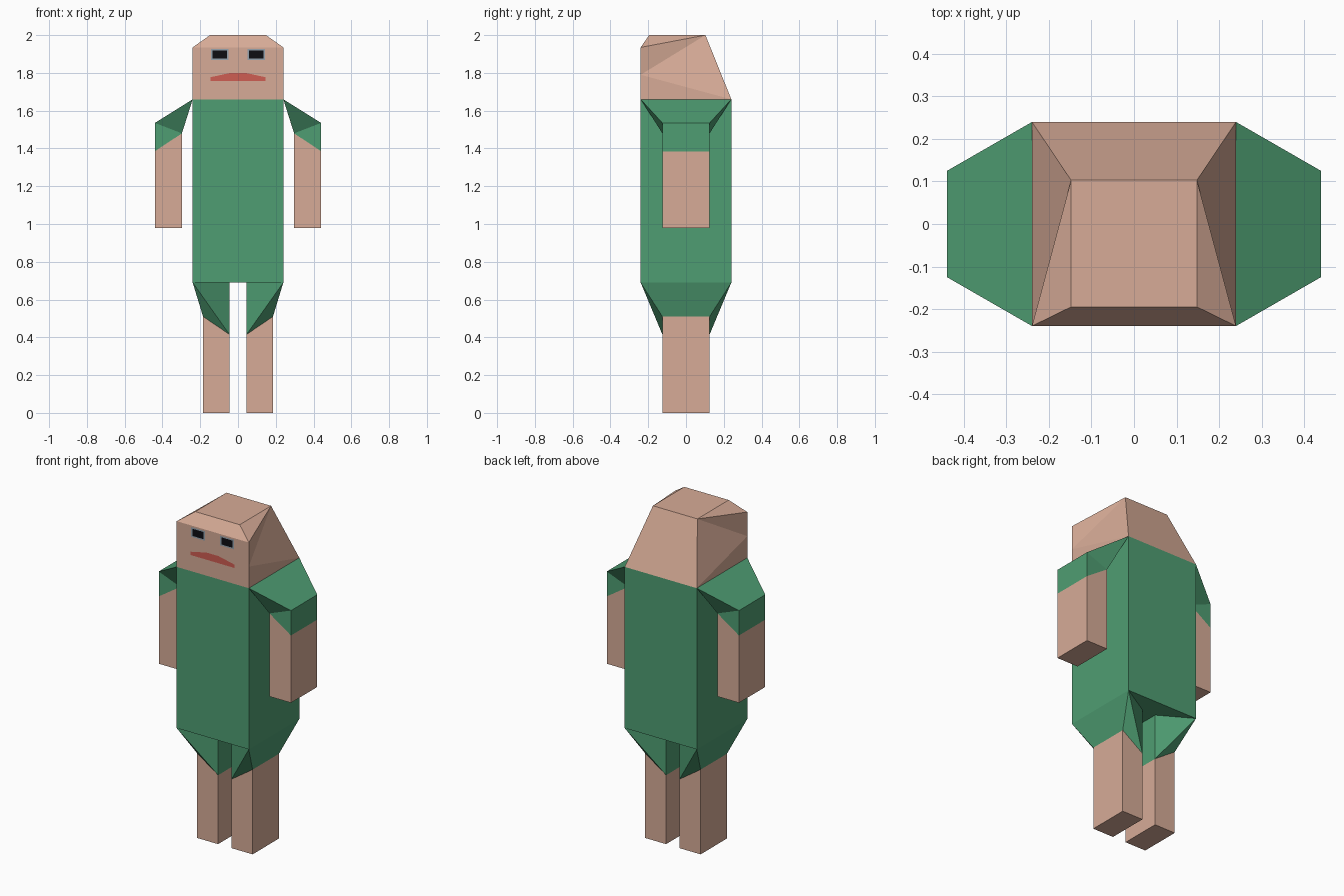
import bpy
from mathutils import Vector

if "Cube" in bpy.data.objects:
    bpy.data.objects.remove(bpy.data.objects["Cube"])


def material(name, r, g, b):
    m = bpy.data.materials.new(name)
    m.diffuse_color = (r, g, b, 1)
    m.use_nodes = True
    m.node_tree.nodes["Principled BSDF"].inputs["Base Color"].default_value = m.diffuse_color
    return m


SKIN = material("skin", 0.68, 0.41, 0.31)
GREEN = material("green_cloth", 0.078, 0.34, 0.17)
BLACK = material("black", 0.004, 0.004, 0.006)
GREY = material("grey_rim", 0.30, 0.36, 0.42)
RED = material("lip_red", 0.62, 0.11, 0.085)


def build(name, verts, faces, mat, mirror=True, outward=True):
    """Flat-faced mesh, faces turned away from its centre, mirrored over x."""
    vs = [Vector(v) for v in verts]
    mid = sum(vs, Vector()) / len(vs)
    out = []
    for f in faces:
        f = list(f)
        c = sum((vs[i] for i in f), Vector()) / len(f)
        n = (vs[f[1]] - vs[f[0]]).cross(vs[f[2]] - vs[f[0]])
        out.append(f[::-1] if outward and n.dot(c - mid) < 0 else f)
    me = bpy.data.meshes.new(name)
    me.from_pydata(vs, [], out)
    me.materials.append(mat)
    ob = bpy.data.objects.new(name, me)
    bpy.context.collection.objects.link(ob)
    if mirror:
        ob.modifiers.new("mirror", 'MIRROR')
    return ob


def slab(name, profile, mat, skip=(), mirror=True):
    """Profile of (x, half depth, z): fanned front and back, bridged edges."""
    n = len(profile)
    verts = [(x, -d, z) for x, d, z in profile] + [(x, d, z) for x, d, z in profile]
    faces = []
    for i in range(1, n - 1):
        faces += [(0, i, i + 1), (n, n + i, n + i + 1)]
    for i in range(n):
        if i not in skip:
            j = (i + 1) % n
            faces.append((i, j, n + j, n + i))
    return build(name, verts, faces, mat, mirror)


def decal(name, pts, y, mat, mirror):
    """Flat patch on the face plane."""
    return build(name, [(x, y, z) for x, z in pts], [range(len(pts))], mat, mirror, False)


def rect(x0, x1, z0, z1):
    return [(x0, z0), (x1, z0), (x1, z1), (x0, z1)]


W, D = 0.24, 0.125      # torso half width, limb half depth
HIP, NECK = 0.69, 1.66

# Torso, open where the head and shorts join
slab("torso", [(-W, W, HIP), (W, W, HIP), (W, W, NECK), (-W, W, NECK)],
     GREEN, skip=(0, 2), mirror=False)
build("torso_underside",
      [(-W, -W, HIP), (W, -W, HIP), (0.045, -D, HIP), (-0.045, -D, HIP),
       (-W, W, HIP), (W, W, HIP), (0.045, D, HIP), (-0.045, D, HIP)],
      [(3, 2, 1, 0), (7, 6, 2, 3), (4, 5, 6, 7)], GREEN, False, False)

# Sleeves and arms
slab("sleeves", [(0.44, D, 1.535), (0.44, D, 1.385), (0.297, D, 1.48), (W, W, NECK)],
     GREEN, skip=(1,))
slab("arms", [(0.297, D, 0.98), (0.297, D, 1.48), (0.44, D, 1.385), (0.44, D, 0.98)],
     SKIN, skip=(1,))

# Shorts and legs
slab("shorts", [(0.045, D, 0.415), (0.045, D, HIP), (W, W, HIP), (0.185, D, 0.51)],
     GREEN, skip=(1, 3))
slab("legs", [(0.045, D, 0), (0.045, D, 0.415), (0.185, D, 0.51), (0.185, D, 0)],
     SKIN, skip=(1,))

# Head: right half, mirrored
edge = [(W, -W, NECK), (W, -W, 1.79), (W, -W, 1.935),
        (0.148, -0.195, 2.0), (0.148, 0.103, 2.0), (W, W, NECK)]
centre = [(0, y, z) for x, y, z in edge]
build("head", edge + centre,
      [(0, 1, 7, 6), (1, 2, 8, 7), (2, 3, 9, 8), (3, 4, 10, 9), (4, 5, 11, 10),
       (2, 3, 4), (1, 2, 4), (1, 4, 5), (0, 1, 5)], SKIN)

# Face details
decal("eye_rims", rect(0.05, 0.143, 1.868, 1.926), -0.2415, GREY, True)
decal("eyes", rect(0.059, 0.134, 1.876, 1.919), -0.243, BLACK, True)
decal("mouth", [(-0.146, 1.757), (0.146, 1.757), (0.146, 1.777),
                (0.04, 1.80), (-0.04, 1.80), (-0.146, 1.777)], -0.2415, RED, False)
